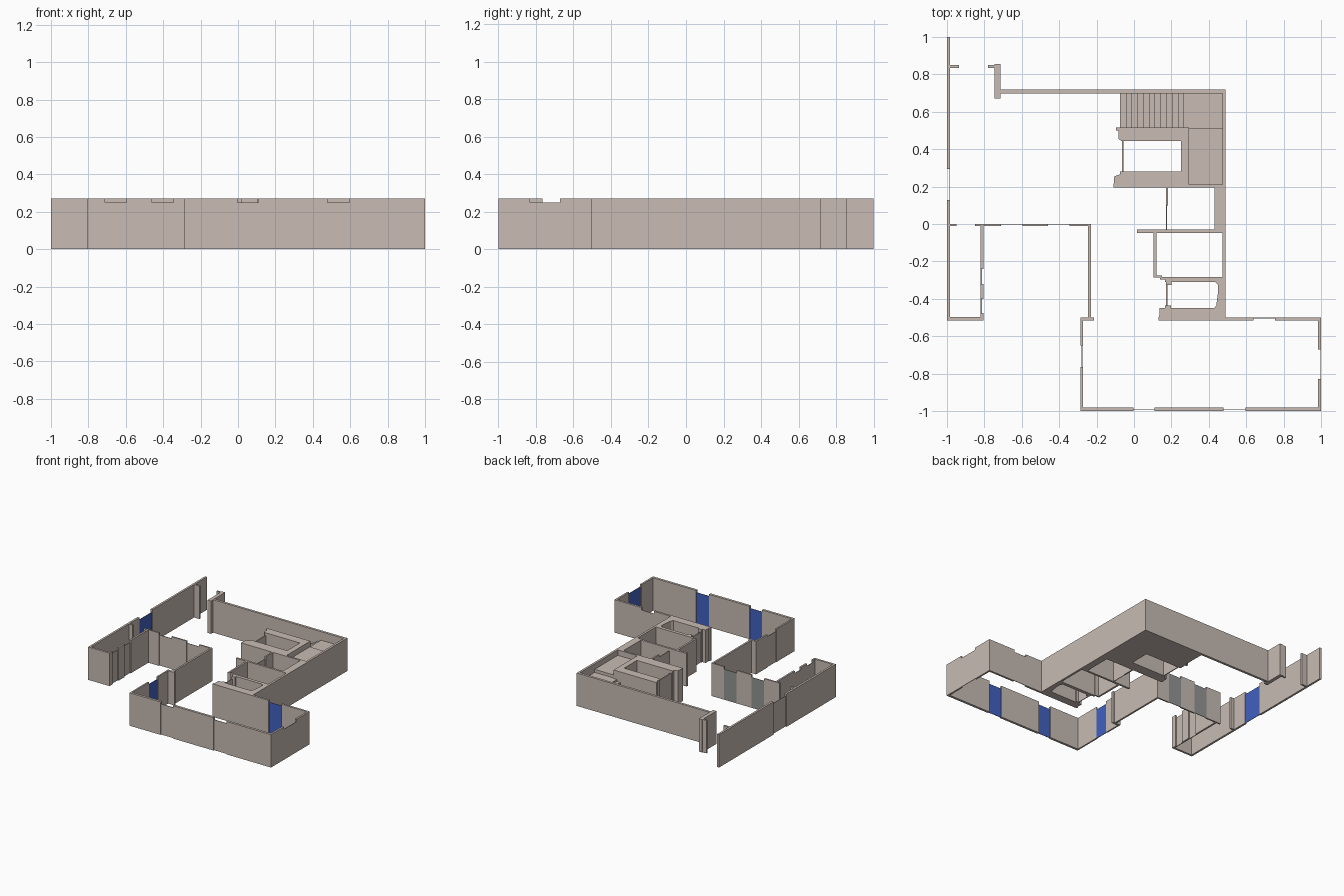
import bpy, bmesh

if "Cube" in bpy.data.objects:
    bpy.data.objects.remove(bpy.data.objects["Cube"])

H = 0.27      # wall height
HW = 0.25     # glazing / door panel height


def material(name, rgb):
    m = bpy.data.materials.new(name)
    m.diffuse_color = (*rgb, 1)
    m.use_nodes = True
    m.node_tree.nodes["Principled BSDF"].inputs["Base Color"].default_value = m.diffuse_color
    return m


WALL = material("warm_plaster", (0.58, 0.50, 0.455))
BLUE = material("blue_glass", (0.052, 0.12, 0.53))
GREY = material("grey_glass", (0.29, 0.30, 0.29))


def finish(name, bm, mats):
    bmesh.ops.recalc_face_normals(bm, faces=bm.faces)
    me = bpy.data.meshes.new(name)
    bm.to_mesh(me)
    bm.free()
    for m in mats:
        me.materials.append(m)
    ob = bpy.data.objects.new(name, me)
    bpy.context.collection.objects.link(ob)
    return ob


def extrude(name, pts, h=H, mats=(WALL,)):
    """Vertical prism over a plan outline."""
    bm = bmesh.new()
    f = bm.faces.new([bm.verts.new((x, y, 0)) for x, y in pts])
    r = bmesh.ops.extrude_face_region(bm, geom=[f])
    for v in r["geom"]:
        if isinstance(v, bmesh.types.BMVert):
            v.co.z = h
    return finish(name, bm, mats)


def box(name, x0, x1, y0, y1, h=H, mats=(WALL,)):
    return extrude(name, [(x0, y0), (x1, y0), (x1, y1), (x0, y1)], h, mats)


def window(name, x0, x1, y0, y1, inward, glass=BLUE):
    """Thin pane: tinted towards the room, plaster colour outside."""
    ob = box(name, x0, x1, y0, y1, HW, (WALL, glass))
    for p in ob.data.polygons:
        p.material_index = int(p.normal.x * inward[0] + p.normal.y * inward[1] > 0.9)


# West wall and small west room
box("west_wall_north", -1, -0.983, 0.295, 1)
box("west_wall_south", -1, -0.983, -0.515, 0.127)
box("entry_stub_west", -0.983, -0.935, 0.835, 0.85)
box("west_room_stub", -0.983, -0.95, -0.012, 0)
box("west_room_south_wall", -0.983, -0.805, -0.515, -0.498)
for i, (a, b) in enumerate([(-0.24, -0.012), (-0.40, -0.32), (-0.498, -0.475)]):
    box(f"west_room_pier_{i}", -0.82, -0.805, a, b)
for i, (a, b) in enumerate([(-0.32, -0.24), (-0.475, -0.40)]):
    box(f"west_room_panel_{i}", -0.82, -0.814, a, b, HW)

# Entry return and north wall
extrude("entry_return_wall", [(-0.78, 0.835), (-0.745, 0.835), (-0.745, 0.67), (-0.715, 0.67),
                              (-0.715, 0.855), (-0.745, 0.855), (-0.745, 0.85), (-0.78, 0.85)])
box("north_wall", -0.715, 0.49, 0.698, 0.718)
box("east_wall", 0.472, 0.49, -0.45, 0.698)

# Courtyard walls
for i, (a, b) in enumerate([(-0.85, -0.71), (-0.595, -0.46), (-0.345, -0.23)]):
    box(f"courtyard_north_wall_{i}", a, b, -0.012, 0)
box("courtyard_east_wall", -0.245, -0.23, -0.5, -0.012)
box("courtyard_corner", -0.285, -0.215, -0.517, -0.5)

# South-east room
box("south_room_west_wall_a", -0.285, -0.272, -0.65, -0.517)
box("south_room_west_wall_b", -0.285, -0.272, -0.98, -0.765)
for i, (a, b) in enumerate([(-0.285, -0.003), (0.11, 0.478), (0.595, 1)]):
    box(f"south_wall_{i}", a, b, -1, -0.98)
box("south_room_east_wall_a", 0.985, 1, -0.98, -0.83)
box("south_room_east_wall_b", 0.985, 1, -0.67, -0.517)
box("south_room_north_wall_a", 0.49, 0.64, -0.517, -0.5)
box("south_room_north_wall_b", 0.755, 1, -0.517, -0.5)

# Windows
T = 0.004
window("west_window", -0.99, -0.99 + T, 0.127, 0.295, (1, 0))
window("south_room_west_window", -0.28, -0.28 + T, -0.765, -0.65, (1, 0))
window("south_window_a", -0.003, 0.11, -0.992, -0.992 + T, (0, 1))
window("south_window_b", 0.478, 0.595, -0.992, -0.992 + T, (0, 1))
window("south_room_east_window", 1 - T, 1, -0.83, -0.67, (-1, 0))
window("south_room_north_window", 0.64, 0.755, -0.5 - T, -0.5, (0, -1))
window("courtyard_window_a", -0.71, -0.595, -T, 0, (0, 1), GREY)
window("courtyard_window_b", -0.46, -0.345, -T, 0, (0, 1), GREY)

# Staircase: stepped profile extruded across the stair width
N, X0, X1, TOP = 11, -0.075, 0.265, 0.20
run, rise = (X1 - X0) / N, TOP / (N + 1)
prof = [(X0, 0)]
for i in range(N):
    prof += [(X0 + i * run, (i + 1) * rise), (X0 + (i + 1) * run, (i + 1) * rise)]
prof.append((X1, 0))
bm = bmesh.new()
face = bm.faces.new([bm.verts.new((x, 0.517, z)) for x, z in prof])
ext = bmesh.ops.extrude_face_region(bm, geom=[face])
bmesh.ops.translate(bm, vec=(0, 0.181, 0),
                    verts=[v for v in ext["geom"] if isinstance(v, bmesh.types.BMVert)])
finish("stairs", bm, (WALL,))
extrude("stair_landing", [(X1, 0.517), (0.295, 0.517), (0.295, 0.51), (0.472, 0.51),
                          (0.472, 0.698), (X1, 0.698)], TOP)
box("upper_landing", 0.295, 0.472, 0.21, 0.51, 0.225)

# Lift shaft: thick C-shaped core around an open void
extrude("shaft_walls", [(-0.095, 0.517), (-0.095, 0.50), (-0.082, 0.50), (-0.082, 0.455),
                        (-0.07, 0.445), (0.25, 0.445), (0.25, 0.28), (-0.075, 0.28),
                        (-0.075, 0.265), (-0.105, 0.255), (-0.11, 0.195), (0.472, 0.195),
                        (0.472, 0.21), (0.295, 0.21), (0.295, 0.517)])
box("shaft_door", -0.064, -0.056, 0.28, 0.445, HW)

# Service rooms
box("service_thick_wall", 0.43, 0.472, -0.03, 0.195)
box("service_divider", 0.015, 0.472, -0.047, -0.03)
box("service_door_jamb", 0.17, 0.182, 0.10, 0.195)
box("service_door", 0.172, 0.177, -0.03, 0.10, HW)
box("middle_room_west_wall", 0.105, 0.12, -0.275, -0.047)
extrude("middle_room_south_wall", [(0.105, -0.275), (0.15, -0.275), (0.15, -0.283), (0.472, -0.283),
                                   (0.472, -0.31), (0.165, -0.31), (0.165, -0.298),
                                   (0.14, -0.298), (0.14, -0.285), (0.105, -0.285)])

# Closet with chamfered niche
extrude("closet_walls", [(0.13, -0.517), (0.49, -0.517), (0.49, -0.45), (0.472, -0.45),
                         (0.472, -0.31), (0.435, -0.31), (0.45, -0.325), (0.45, -0.36),
                         (0.44, -0.435), (0.43, -0.45), (0.197, -0.45), (0.197, -0.437),
                         (0.165, -0.437), (0.165, -0.45), (0.137, -0.45), (0.137, -0.49),
                         (0.13, -0.50)])
box("closet_jamb", 0.17, 0.2, -0.325, -0.31)
box("closet_door", 0.172, 0.178, -0.437, -0.325, HW)
